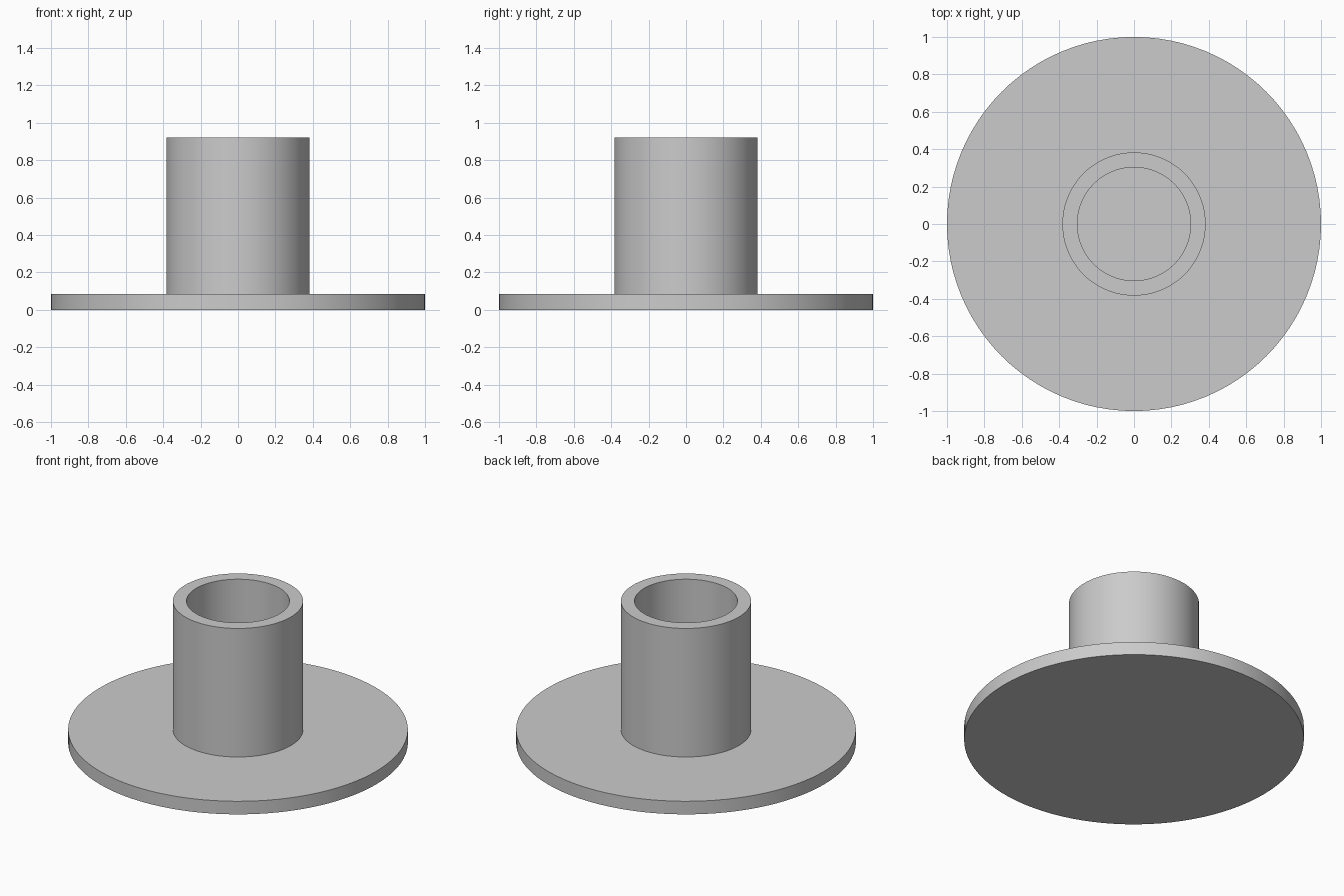
import bpy
import bmesh
from math import radians, cos, sin, tau

cube = bpy.data.objects.get("Cube")
if cube:
    bpy.data.objects.remove(cube, do_unlink=True)

SEGMENTS = 96
PLATE_RADIUS = 1.0
PLATE_TOP = 0.085
TUBE_RADIUS = 0.383
BORE_RADIUS = 0.303
TUBE_TOP = 0.92

# Plain grey material
grey = bpy.data.materials.new("plain_grey")
grey.use_nodes = True
colour = (0.6, 0.6, 0.6, 1.0)
grey.diffuse_color = colour
grey.node_tree.nodes["Principled BSDF"].inputs["Base Color"].default_value = colour


def ring(bm, radius, z):
    angles = [tau * i / SEGMENTS for i in range(SEGMENTS)]
    return [bm.verts.new((radius * cos(a), radius * sin(a), z)) for a in angles]


def turned_part(name, profile):
    """Revolve (radius, z) points about z and cap both ends with discs."""
    bm = bmesh.new()
    rings = [ring(bm, r, z) for r, z in profile]
    for low, high in zip(rings, rings[1:]):
        for i in range(SEGMENTS):
            j = (i + 1) % SEGMENTS
            bm.faces.new((low[i], low[j], high[j], high[i]))
    bm.faces.new(rings[0][::-1])
    bm.faces.new(rings[-1])
    mesh = bpy.data.meshes.new(name)
    bm.to_mesh(mesh)
    bm.free()
    mesh.materials.append(grey)
    obj = bpy.data.objects.new(name, mesh)
    bpy.context.collection.objects.link(obj)
    bpy.ops.object.select_all(action="DESELECT")
    obj.select_set(True)
    bpy.context.view_layer.objects.active = obj
    bpy.ops.object.shade_smooth_by_angle(angle=radians(30))
    return obj


# Round base plate with an open-topped tube, turned as one solid
turned_part("flanged_socket", [
    (PLATE_RADIUS, 0),
    (PLATE_RADIUS, PLATE_TOP),
    (TUBE_RADIUS, PLATE_TOP),
    (TUBE_RADIUS, TUBE_TOP),
    (BORE_RADIUS, TUBE_TOP),
    (BORE_RADIUS, PLATE_TOP),
])
